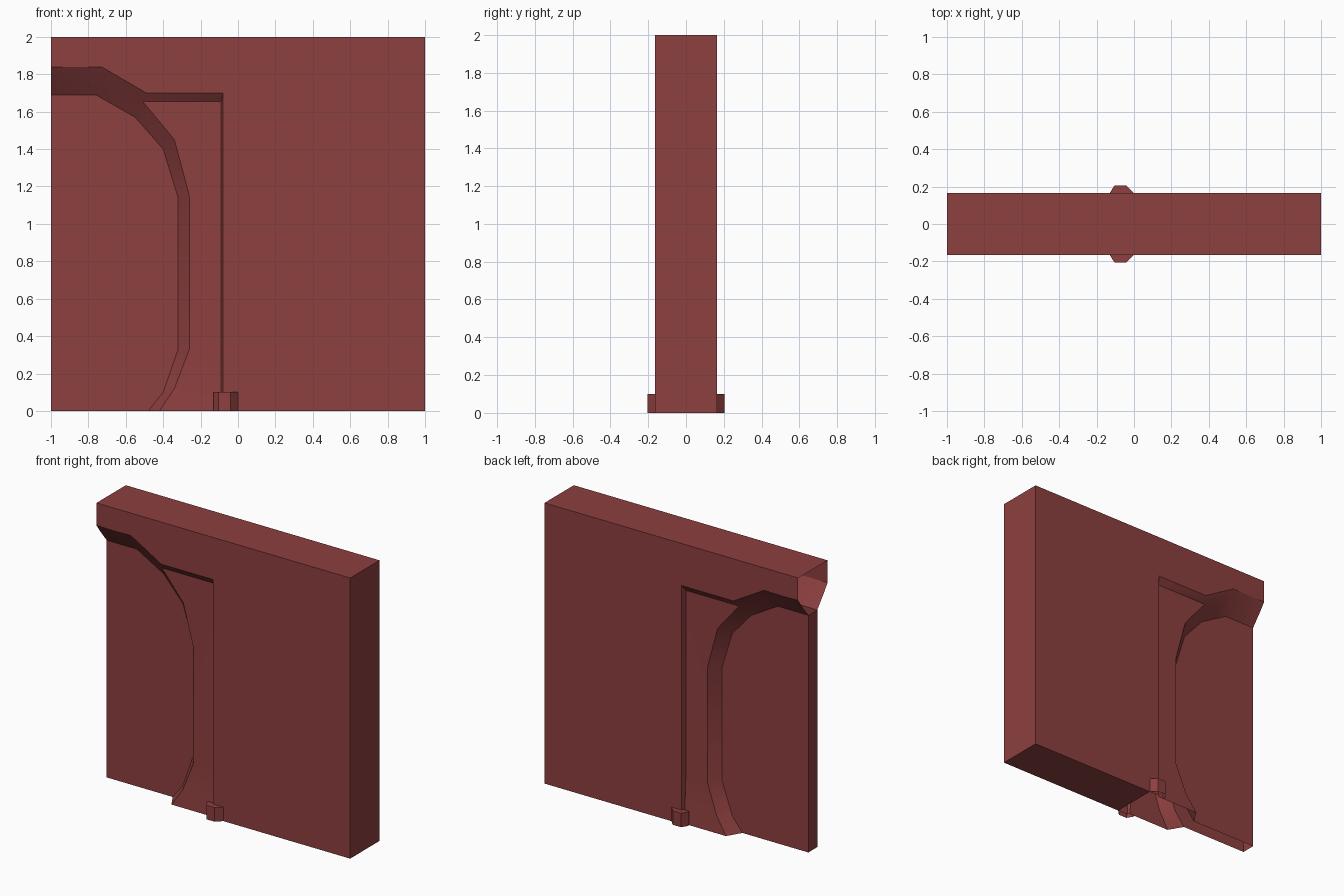
import bpy, bmesh, math
from mathutils import Vector

if "Cube" in bpy.data.objects:
    bpy.data.objects.remove(bpy.data.objects["Cube"])

mat = bpy.data.materials.new("dark_red")
mat.diffuse_color = (0.27, 0.05, 0.05, 1)
mat.use_nodes = True
mat.node_tree.nodes["Principled BSDF"].inputs["Base Color"].default_value = mat.diffuse_color


def half_shell(name, faces):
    """faces: (points, outward direction) on the front half; mirrored to the back."""
    bm = bmesh.new()
    for pts, out in faces:
        f = bm.faces.new([bm.verts.new(p) for p in pts])
        f.normal_update()
        if f.normal.dot(Vector(out)) < 0:
            f.normal_flip()
    bmesh.ops.remove_doubles(bm, verts=bm.verts, dist=0.0005)
    me = bpy.data.meshes.new(name)
    bm.to_mesh(me)
    bm.free()
    me.shade_smooth()
    me.set_sharp_from_angle(angle=math.radians(31))
    me.materials.append(mat)
    ob = bpy.data.objects.new(name, me)
    bpy.context.collection.objects.link(ob)
    mod = ob.modifiers.new("front_to_back", 'MIRROR')
    mod.use_axis = (False, True, False)
    return ob


def rail(xz, y):
    ys = y if isinstance(y, list) else [y] * len(xz)
    return [(x, -d, z) for (x, z), d in zip(xz, ys)]


FRONT = (0, -1, 0)


def band(a, b):
    return [([a[i], a[i + 1], b[i + 1], b[i]], FRONT) for i in range(len(a) - 1)]


W, P = 0.165, 0.05   # half thickness of the wall and of the thin panel

# Edge lines of the opening, from the wall face inwards
wall_edge = rail([(-1, 1.84), (-.73, 1.84), (-.49, 1.70), (-.08, 1.70),
                  (-.08, .33), (-.08, .12), (-.08, 0)], W)
recess = rail([(-1, 1.79), (-.73, 1.79), (-.51, 1.655), (-.09, 1.655),
               (-.09, .33), (-.09, .12), (-.09, 0)],
              [.13, .13, .13, .13, .13, .14, .15])
arch_out = rail([(-1, 1.79), (-.73, 1.79), (-.51, 1.655), (-.34, 1.45), (-.26, 1.15),
                 (-.26, .33), (-.34, .12), (-.42, 0)],
                [.13, .13, .13, .13, .13, .13, .14, .15])
arch_in = rail([(-1, 1.69), (-.76, 1.69), (-.55, 1.57), (-.40, 1.40), (-.32, 1.14),
                (-.32, .33), (-.40, .10), (-.48, 0)], P)

# Wall: front face, top, right end and bottom strip
half_shell("wall", [
    (wall_edge + [(1, -W, 0), (1, -W, 2), (-1, -W, 2)], FRONT),
    ([(-1, -W, 2), (1, -W, 2), (1, 0, 2), (-1, 0, 2)], (0, 0, 1)),
    ([(1, -W, 0), (1, 0, 0), (1, 0, 2), (1, -W, 2)], (1, 0, 0)),
    ([(0, -W, 0), (1, -W, 0), (1, 0, 0), (0, 0, 0)], (0, 0, -1)),
])

# Arch surround: recess step, pilaster face with flared foot, chamfered arch
pilaster = [(recess[2:5] + arch_out[5:2:-1], FRONT)]
pilaster += band(recess[4:], arch_out[5:])
half_shell("arch_surround", band(wall_edge, recess) + pilaster + band(arch_out, arch_in))

# Thin infill panel with its left end
half_shell("infill_panel", [
    (arch_in + [(-1, -P, 0)], FRONT),
    ([(-1, -P, 0), (-1, 0, 0), (-1, 0, 1.69), (-1, -P, 1.69)], (-1, 0, 0)),
])

# Small plinth block beside the pilaster, open underneath
plan = [(-.13, -.15), (-.13, -W), (-.105, -.205), (-.04, -.205), (0, -W), (0, -.15)]
low = [(x, y, 0) for x, y in plan]
top = [(x, y, .1) for x, y in plan]
sides = [([low[i], low[i + 1], top[i + 1], top[i]], d)
         for i, d in enumerate([(-1, 0, 0), FRONT, FRONT, FRONT, (1, 0, 0)])]
half_shell("plinth_block", sides + [(top, (0, 0, 1))])
